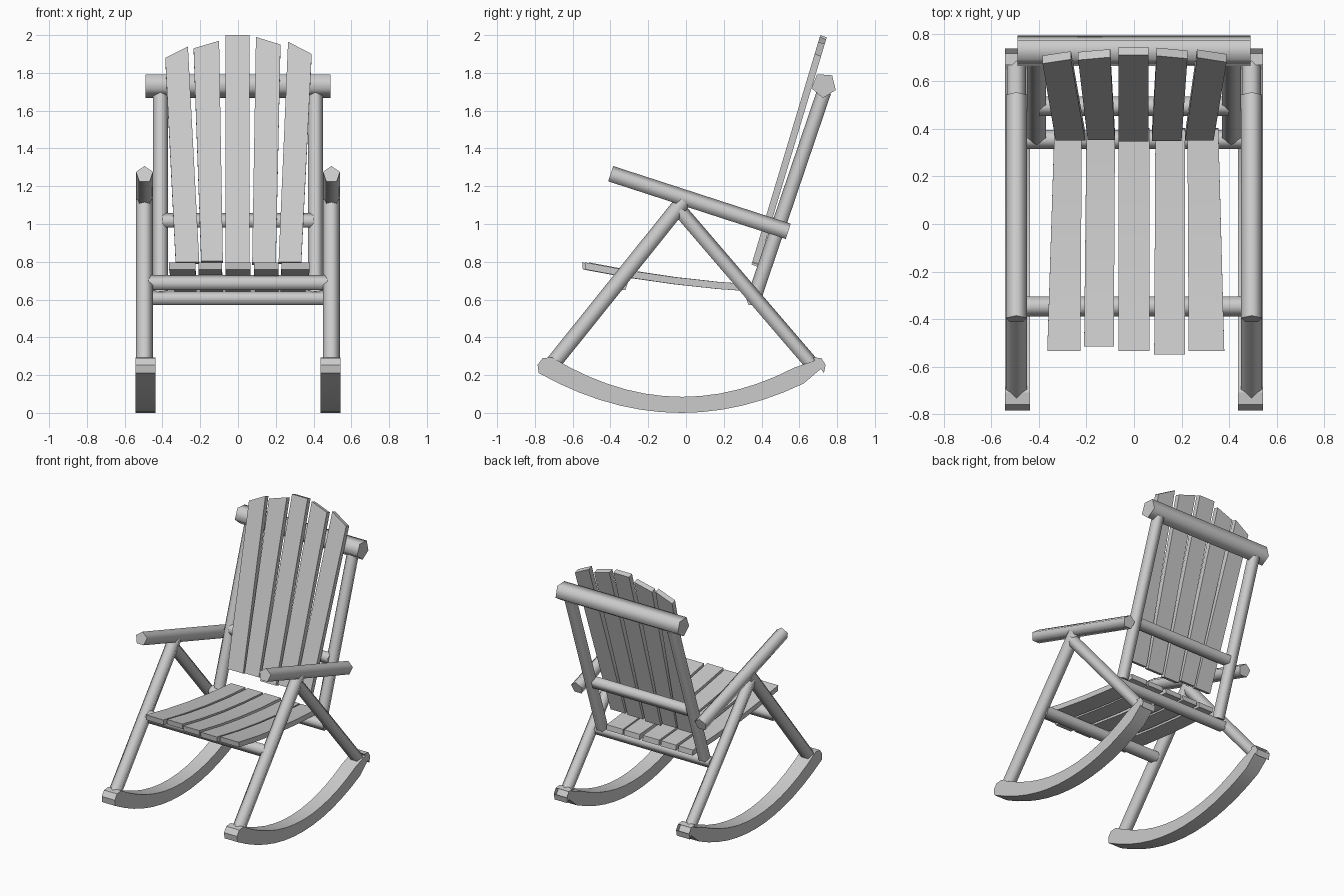
import bpy, bmesh, math
from mathutils import Vector

cube = bpy.data.objects.get("Cube")
if cube:
    bpy.data.objects.remove(cube, do_unlink=True)

GREY = (0.6, 0.6, 0.6, 1)
wood = bpy.data.materials.new("grey_wood")
wood.use_nodes = True
wood.diffuse_color = GREY
wood.node_tree.nodes["Principled BSDF"].inputs["Base Color"].default_value = GREY


def finish(name, bm, smooth_angle):
    """Fix normals, keep edges above the angle sharp, add to the scene."""
    bmesh.ops.recalc_face_normals(bm, faces=bm.faces)
    for f in bm.faces:
        f.smooth = True
    for e in bm.edges:
        e.smooth = e.calc_face_angle(0) < math.radians(smooth_angle)
    mesh = bpy.data.meshes.new(name)
    bm.to_mesh(mesh)
    bm.free()
    mesh.materials.append(wood)
    bpy.context.collection.objects.link(bpy.data.objects.new(name, mesh))


def loft(name, rings, smooth_angle=20):
    """Skin closed rings of points and cap both ends."""
    bm = bmesh.new()
    rows = [[bm.verts.new(p) for p in ring] for ring in rings]
    n = len(rows[0])
    for a, b in zip(rows, rows[1:]):
        for i in range(n):
            j = (i + 1) % n
            bm.faces.new((a[i], a[j], b[j], b[i]))
    bm.faces.new(rows[0])
    bm.faces.new(rows[-1])
    finish(name, bm, smooth_angle)


def pole(name, start, end, radius, turn=0):
    """Five-sided log, with one ridge on top before turning."""
    a, b = Vector(start), Vector(end)
    axis = (b - a).normalized()
    side = axis.cross(Vector((0, 0, 1))).normalized()
    up = side.cross(axis)
    angles = [math.radians(turn) + k * math.tau / 5 for k in range(5)]
    section = [radius * (math.cos(t) * up + math.sin(t) * side) for t in angles]
    loft(name, [[p + s for s in section] for p in (a, b)], 80)


def plank(name, pairs, depth):
    """Board through (left, right) point pairs, thickened by the depth vector."""
    d = Vector(depth)
    rings = []
    for left, right in pairs:
        l, r = Vector(left), Vector(right)
        rings.append([l, r, r + d, l + d])
    loft(name, rings)


def rocker(name, x, half=0.052):
    """Curved runner swept from front to back with rounded tips."""
    rings = []
    steps = 14
    for i in range(steps + 1):
        t = 2 * i / steps - 1
        yo, yi = 0.755 * t, 0.69 * t
        outer = Vector((0, yo - 0.025, 0.37 * yo * yo))
        inner = Vector((0, yi - 0.02, 0.085 + 0.44 * yi * yi))
        rings.append((outer, inner))
    # blunt tips beyond each end
    for index, out in ((0, -1), (len(rings), 1)):
        o, i = rings[0 if index == 0 else -1]
        tip = (o.lerp(i, 0.35) + Vector((0, out * 0.03, 0.014)),
               o.lerp(i, 0.8) + Vector((0, out * 0.035, 0.012)))
        rings.insert(index, tip)
    w = Vector((half, 0, 0))
    c = Vector((x, 0, 0))
    loft(name, [[c + o - w, c + o + w, c + i + w, c + i - w] for o, i in rings], 30)


# Sides: rockers, legs, arms and back posts
for side, s in (("left", 1), ("right", -1)):
    x = 0.495 * s
    rocker(side + "_rocker", 0.49 * s)
    pole(side + "_front_leg", (x, -0.70, 0.26), (x, -0.01, 1.12), 0.046)
    pole(side + "_rear_strut", (x, 0.66, 0.26), (x, -0.035, 1.07), 0.042)
    pole(side + "_arm", (x, -0.40, 1.262), (x, 0.54, 0.957), 0.047)
    pole(side + "_back_post", (0.41 * s, 0.372, 0.63), (0.41 * s, 0.735, 1.70), 0.042)

# Cross rails
pole("top_rail", (-0.49, 0.73, 1.735), (0.49, 0.73, 1.735), 0.068, 32)
pole("middle_back_rail", (-0.40, 0.495, 1.015), (0.40, 0.495, 1.015), 0.043)
pole("front_seat_rail", (-0.475, -0.347, 0.686), (0.475, -0.347, 0.686), 0.045)
pole("rear_seat_rail", (-0.46, 0.355, 0.605), (0.46, 0.355, 0.605), 0.042)

# Seat slats: front edge y, then left and right x at the front and at the rear
seat_slats = [
    (-0.535, -0.365, -0.225, -0.335, -0.22),
    (-0.515, -0.21, -0.085, -0.20, -0.08),
    (-0.535, -0.065, 0.065, -0.065, 0.065),
    (-0.55, 0.085, 0.215, 0.09, 0.215),
    (-0.535, 0.23, 0.38, 0.225, 0.355),
]
for n, (front, l0, r0, l1, r1) in enumerate(seat_slats, 1):
    pairs = []
    for k in range(5):
        t = k / 4
        y = front + (0.40 - front) * t
        z = 0.797 - 0.19 * t + 0.07 * t * t
        pairs.append(((l0 + (l1 - l0) * t, y, z), (r0 + (r1 - r0) * t, y, z)))
    plank(f"seat_slat_{n}", pairs, (0, 0.004, -0.038))


def on_back(x, z):
    """Point on the leaning front plane of the backrest."""
    return (x, 0.345 + 0.30 * (z - 0.78), z)


# Back slats: bottom x pair, top x pair, top z pair, bottom z
back_slats = [
    (-0.33, -0.205, -0.385, -0.265, 1.88, 1.94, 0.80),
    (-0.195, -0.08, -0.235, -0.10, 1.93, 1.97, 0.805),
    (-0.065, 0.06, -0.065, 0.06, 2.0, 2.0, 0.785),
    (0.075, 0.20, 0.095, 0.225, 1.99, 1.95, 0.795),
    (0.215, 0.335, 0.265, 0.39, 1.965, 1.90, 0.80),
]
for n, (l0, r0, l1, r1, zl, zr, zb) in enumerate(back_slats, 1):
    plank(f"back_slat_{n}",
          [(on_back(l0, zb), on_back(r0, zb)), (on_back(l1, zl), on_back(r1, zr))],
          (0, 0.034, -0.012))
